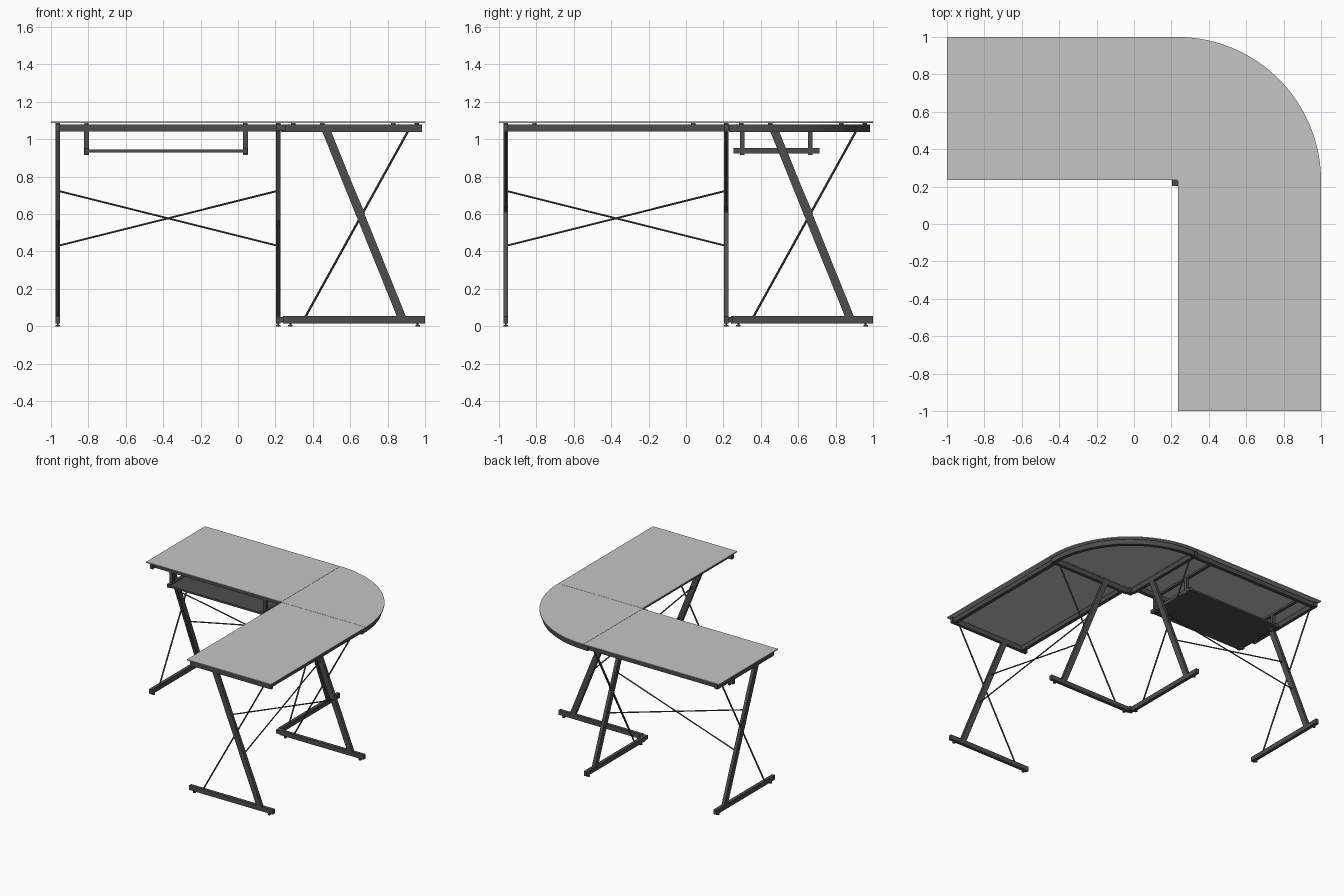
import bpy, bmesh, math
from mathutils import Vector, Matrix

if "Cube" in bpy.data.objects:
    bpy.data.objects.remove(bpy.data.objects["Cube"])


def material(name, v):
    m = bpy.data.materials.new(name)
    m.diffuse_color = (v, v, v, 1)
    m.use_nodes = True
    m.node_tree.nodes["Principled BSDF"].inputs["Base Color"].default_value = m.diffuse_color
    return m


FRAME = material("dark metal", 0.075)
GLASS = material("grey glass", 0.56)
# The right wing is the left wing with x and y exchanged
SWAP = Matrix(((0, 1, 0, 0), (1, 0, 0, 0), (0, 0, 1, 0), (0, 0, 0, 1)))


def finish(name, bm, mat, swap=False):
    if swap:
        bm.transform(SWAP)
    bmesh.ops.recalc_face_normals(bm, faces=bm.faces)
    me = bpy.data.meshes.new(name)
    bm.to_mesh(me)
    bm.free()
    me.materials.append(mat)
    ob = bpy.data.objects.new(name, me)
    bpy.context.collection.objects.link(ob)
    return ob


def box(bm, x0, x1, y0, y1, z0, z1):
    m = Matrix.Translation(((x0 + x1) / 2, (y0 + y1) / 2, (z0 + z1) / 2))
    bmesh.ops.create_cube(bm, size=1, matrix=m @ Matrix.Diagonal((x1 - x0, y1 - y0, z1 - z0, 1)))


def rod(bm, a, b, r, sides=8):
    a, b = Vector(a), Vector(b)
    d = b - a
    m = Matrix.Translation((a + b) / 2) @ d.to_track_quat('Z', 'Y').to_matrix().to_4x4()
    bmesh.ops.create_cone(bm, cap_ends=True, segments=sides, radius1=r, radius2=r,
                          depth=d.length, matrix=m)


def prism(bm, pts, offset):
    f = bm.faces.new([bm.verts.new(p) for p in pts])
    g = bmesh.ops.extrude_face_region(bm, geom=[f])["geom"]
    bmesh.ops.translate(bm, vec=offset, verts=[e for e in g if isinstance(e, bmesh.types.BMVert)])


def bar_y(z):
    # Centre of the slanted leg bar at height z
    return 0.475 + (1.04 - z) / 0.985 * 0.4


LEGS = (-0.964, 0.215)
for side, swap in (("left", False), ("right", True)):
    # Glass panel
    bm = bmesh.new()
    box(bm, -1, 0.229, 0.235, 1, 1.087, 1.095)
    finish(side + "_glass_panel", bm, GLASS, swap)

    # Slanted legs with base beam, top beam, thin tie rod and feet
    for label, x in zip(("outer", "inner"), LEGS):
        bm = bmesh.new()
        h = 0.013
        box(bm, x - h, x + h, 0.24, 1, 0.016, 0.054)
        box(bm, x - h, x + h, 0.25, 0.985, 1.04, 1.08)
        prism(bm, [(x - h, y, z) for y, z in
                   ((0.45, 1.042), (0.498, 1.042), (0.898, 0.052), (0.85, 0.052))], (2 * h, 0, 0))
        # Joint plate where the braces meet the bar
        prism(bm, [(x - 0.005, y, z) for y, z in
                   ((0.60, 0.74), (0.62, 0.74), (0.68, 0.60), (0.65, 0.60))], (0.01, 0, 0))
        rod(bm, (x, 0.91, 1.045), (x, 0.36, 0.05), 0.006)
        for y in (0.28, 0.96):
            rod(bm, (x, y, 0), (x, y, 0.008), 0.012, 12)
            rod(bm, (x, y, 0.006), (x, y, 0.018), 0.005)
        finish(f"{side}_{label}_leg", bm, FRAME, swap)

    # Crossed brace rods between the two legs
    bm = bmesh.new()
    for za, zb in ((0.725, 0.43), (0.43, 0.725)):
        rod(bm, (LEGS[0], bar_y(za), za), (LEGS[1], bar_y(zb), zb), 0.005)
    finish(side + "_cross_brace", bm, FRAME, swap)

    # Long top rails
    bm = bmesh.new()
    for y in (0.295, 0.955):
        box(bm, LEGS[0], LEGS[1], y - 0.015, y + 0.015, 1.042, 1.078)
    finish(side + "_top_rails", bm, FRAME, swap)

    # Round pads that carry the glass
    bm = bmesh.new()
    for x in (-0.81, 0.04):
        for y in (0.295, 0.955):
            rod(bm, (x, y, 1.076), (x, y, 1.0868), 0.012, 12)
    for x in LEGS:
        for y in (0.45, 0.83):
            rod(bm, (x, y, 1.076), (x, y, 1.0868), 0.012, 12)
    finish(side + "_glass_pads", bm, FRAME, swap)

# Quarter-round corner glass
C = 0.231
N = 32
arc = [(math.cos(i * math.pi / 2 / N), math.sin(i * math.pi / 2 / N)) for i in range(N + 1)]
bm = bmesh.new()
prism(bm, [(C, C, 1.087)] + [(C + c * 0.769, C + s * 0.769, 1.087) for c, s in arc], (0, 0, 0.008))
finish("corner_glass_panel", bm, GLASS)

# Curved rail under the corner, with straight inner rails
bm = bmesh.new()
ring = [(C + c * 0.752, C + s * 0.752, 1.04) for c, s in arc]
ring += [(C + c * 0.722, C + s * 0.722, 1.04) for c, s in reversed(arc)]
prism(bm, ring, (0, 0, 0.04))
finish("corner_curved_rail", bm, FRAME)

# Small connectors joining the two inner legs
bm = bmesh.new()
for z0, z1 in ((0.02, 0.05), (1.045, 1.08)):
    box(bm, 0.203, 0.25, 0.203, 0.25, z0, z1)
finish("corner_connectors", bm, FRAME)

# Keyboard tray with runners and hangers under the left wing
bm = bmesh.new()
box(bm, -0.80, 0.03, 0.255, 0.715, 0.930, 0.945)
finish("keyboard_tray", bm, FRAME)
bm = bmesh.new()
for x in (-0.81, 0.04):
    box(bm, x - 0.012, x + 0.012, 0.255, 0.715, 0.925, 0.953)
    for y in (0.30, 0.665):
        box(bm, x - 0.014, x + 0.014, y - 0.012, y + 0.012, 0.915, 1.045)
    box(bm, x - 0.012, x + 0.012, 0.285, 0.955, 1.043, 1.06)
finish("tray_hangers", bm, FRAME)
